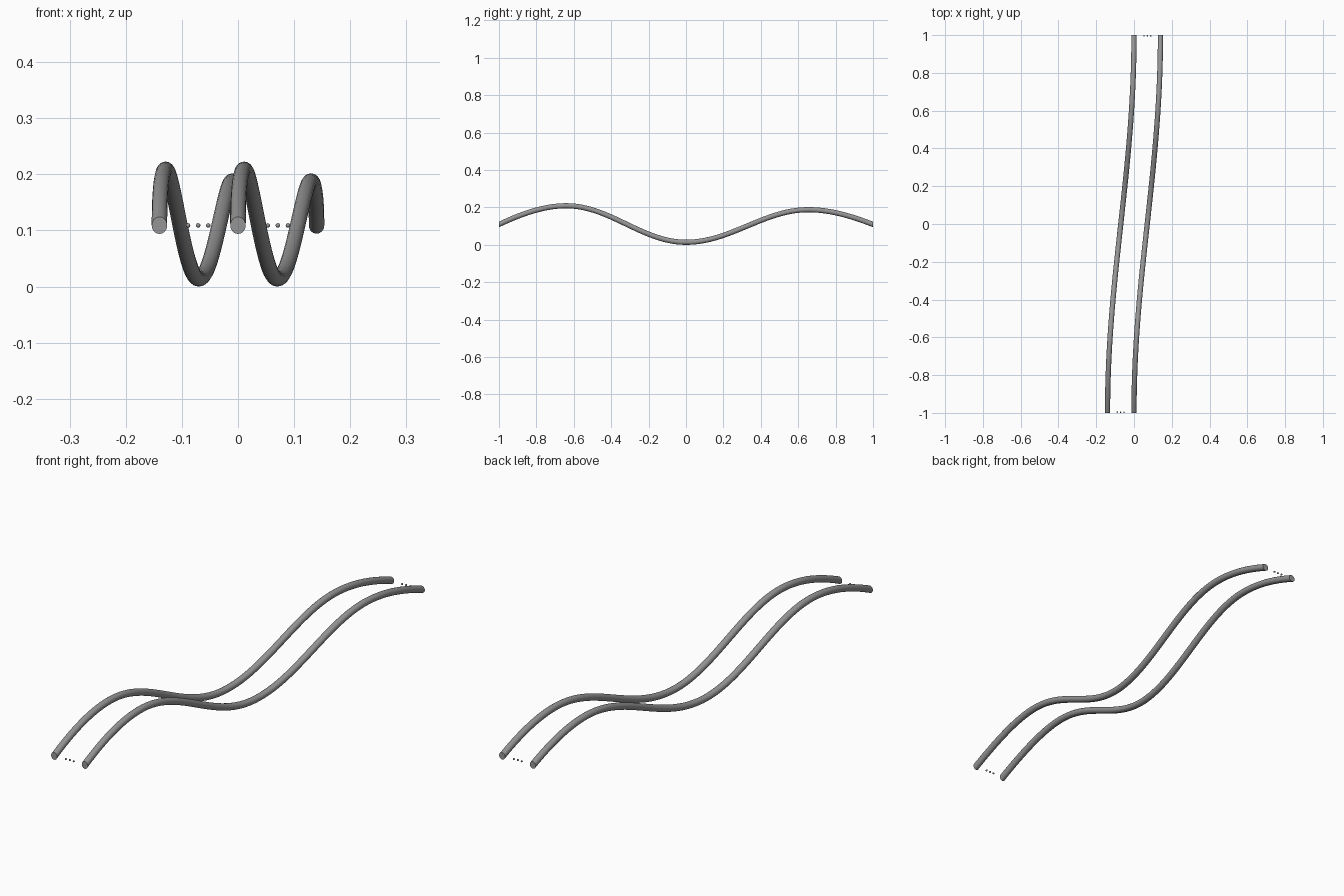
import bpy
import bmesh
import math

if "Cube" in bpy.data.objects:
    bpy.data.objects.remove(bpy.data.objects["Cube"])

R = 0.0138          # tube radius
HALF = 1.02         # path half length, trimmed flat at y = +-1
LOW = 0.0138        # height of the trough centre
END = 0.109         # height of the tube ends

grey = bpy.data.materials.new("dark_grey")
grey.diffuse_color = (0.3, 0.3, 0.3, 1)
grey.use_nodes = True
grey.node_tree.nodes["Principled BSDF"].inputs["Base Color"].default_value = grey.diffuse_color


def height(y):
    """Wave: end -> crest -> trough -> crest -> end."""
    crest, top = (-0.64, 0.209) if y < 0 else (0.655, 0.188)
    if abs(y) < abs(crest):
        return LOW + (top - LOW) * 0.5 * (1 - math.cos(math.pi * y / crest))
    t = (abs(y) - abs(crest)) / (1 - abs(crest))
    return top - (top - END) * (1.3 * t * t - 0.3 * t ** 3)


def rail(name, x0):
    steps = 80
    curve = bpy.data.curves.new(name, 'CURVE')
    curve.dimensions = '3D'
    curve.bevel_depth = R
    curve.bevel_resolution = 6
    spline = curve.splines.new('POLY')
    spline.points.add(steps)
    for i, p in enumerate(spline.points):
        y = HALF * (2 * i / steps - 1)
        x = x0 + 0.07 * math.sin(math.pi * y / 2)
        p.co = (x, y, height(y), 1)
    obj = bpy.data.objects.new(name, curve)
    bpy.context.collection.objects.link(obj)
    bpy.ops.object.select_all(action='DESELECT')
    obj.select_set(True)
    bpy.context.view_layer.objects.active = obj
    bpy.ops.object.convert(target='MESH')
    obj = bpy.context.object
    # trim both ends with upright flat caps
    bm = bmesh.new()
    bm.from_mesh(obj.data)
    for s in (-1, 1):
        geom = bm.verts[:] + bm.edges[:] + bm.faces[:]
        cut = bmesh.ops.bisect_plane(bm, geom=geom, plane_co=(0, s, 0),
                                     plane_no=(0, s, 0), clear_outer=True)
        edges = [e for e in cut["geom_cut"] if isinstance(e, bmesh.types.BMEdge)]
        bmesh.ops.holes_fill(bm, edges=edges, sides=0)
    bmesh.ops.recalc_face_normals(bm, faces=bm.faces[:])
    bm.to_mesh(obj.data)
    bm.free()
    bpy.ops.object.shade_smooth_by_angle(angle=math.radians(40))
    obj.data.materials.clear()
    obj.data.materials.append(grey)


# two parallel wavy rails
rail("left_rail", -0.07)
rail("right_rail", 0.07)

# three little beads between the rails at each end
for end, side in (("front", -1), ("back", 1)):
    for i in (-1, 0, 1):
        bpy.ops.mesh.primitive_uv_sphere_add(
            segments=16, ring_count=8, radius=0.004,
            location=(side * 0.071 + i * 0.018, side * 0.996, END))
        bead = bpy.context.object
        bead.name = f"{end}_bead_{i + 2}"
        bead.data.materials.append(grey)
        bpy.ops.object.shade_smooth()
